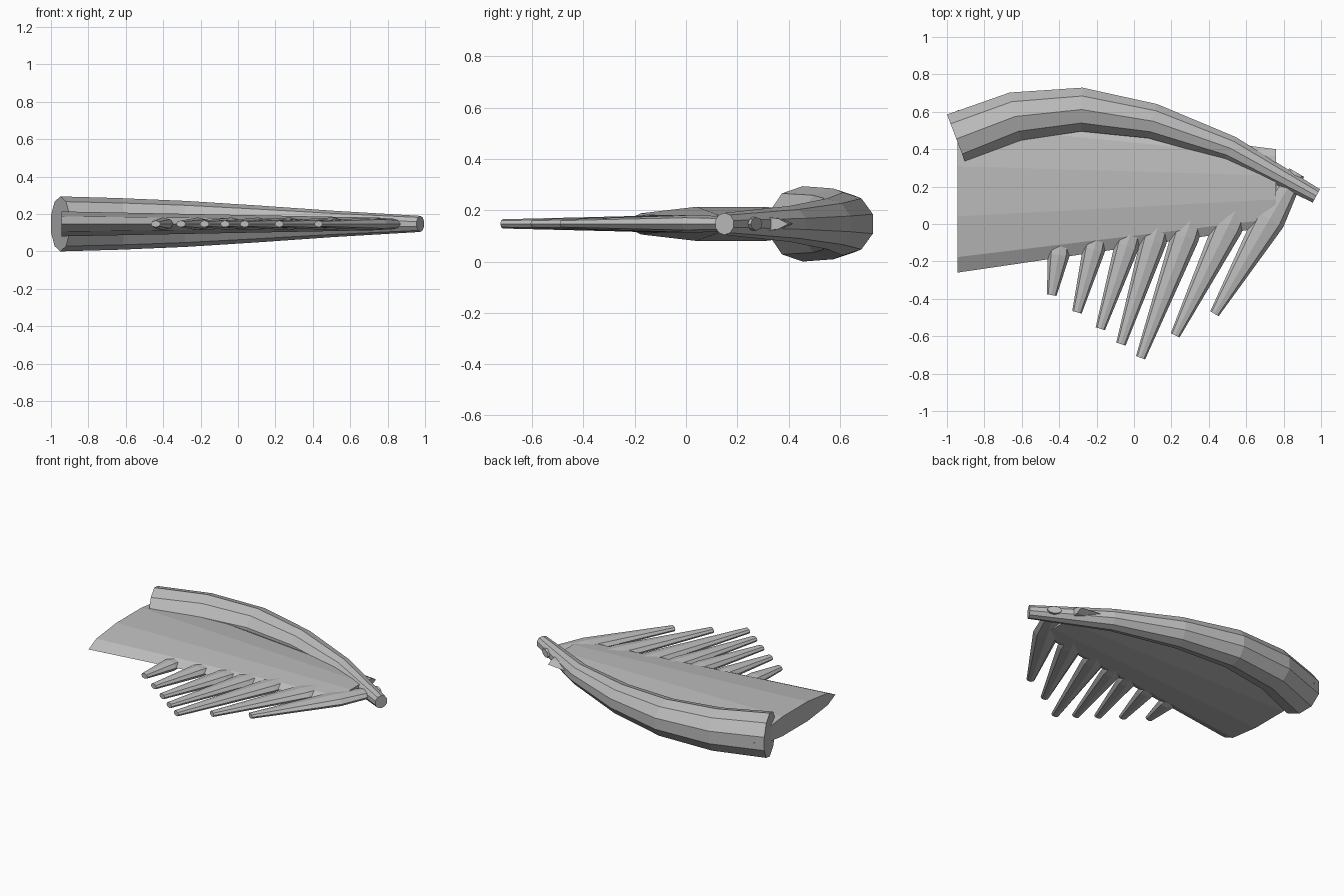
import bpy, bmesh, math
from mathutils import Vector

if "Cube" in bpy.data.objects:
    bpy.data.objects.remove(bpy.data.objects["Cube"])

MID = 0.147  # height of the wing's middle plane

grey = bpy.data.materials.new("wing_grey")
grey.use_nodes = True
grey.diffuse_color = (0.5, 0.5, 0.5, 1)
grey.node_tree.nodes["Principled BSDF"].inputs["Base Color"].default_value = (0.5, 0.5, 0.5, 1)


def loft(name, stations, sides, phase=0.0):
    """Skin elliptical rings; a station is (centre, sideways vector, half height)."""
    bm = bmesh.new()
    rings = []
    for centre, side, height in stations:
        ring = []
        for i in range(sides):
            a = phase + math.tau * i / sides
            p = centre + side * math.cos(a)
            ring.append(bm.verts.new((p.x, p.y, MID + height * math.sin(a))))
        rings.append(ring)
    for a, b in zip(rings, rings[1:]):
        for i in range(sides):
            j = (i + 1) % sides
            bm.faces.new((a[i], a[j], b[j], b[i]))
    bm.faces.new(rings[0])
    bm.faces.new(rings[-1])
    bmesh.ops.recalc_face_normals(bm, faces=bm.faces)
    mesh = bpy.data.meshes.new(name)
    bm.to_mesh(mesh)
    bm.free()
    mesh.materials.append(grey)
    obj = bpy.data.objects.new(name, mesh)
    bpy.context.collection.objects.link(obj)
    return obj


def normal_of(direction):
    d = direction.normalized()
    return Vector((-d.y, d.x))


# Curved, tapering wing arm along the leading edge: x, y, radius
arm = [(-0.95, 0.455, 0.147), (-0.635, 0.575, 0.138), (-0.28, 0.612, 0.123),
       (0.10, 0.55, 0.099), (0.515, 0.405, 0.070), (0.975, 0.15, 0.043)]
points = [Vector(p[:2]) for p in arm]
stations = []
for i, (x, y, r) in enumerate(arm):
    tangent = points[min(i + 1, len(arm) - 1)] - points[max(i - 1, 0)]
    stations.append((points[i], normal_of(tangent) * r, r))
loft("wing_arm", stations, 10, math.pi / 2)

# Flat wing blade, thick at the body and thin at the tip: x, rear y, front y, half height
blade = [(-0.945, -0.26, 0.61, 0.07), (0.76, -0.01, 0.40, 0.035)]
loft("wing_blade", [(Vector((x, (a + b) / 2)), Vector((0, (b - a) / 2)), h)
                    for x, a, b, h in blade], 10)

# Feathers fanned along the trailing edge: tip, root, greatest half width
feathers = [((-0.44, -0.38), (-0.385, -0.06), 0.058),
            ((-0.305, -0.472), (-0.17, 0.03), 0.060),
            ((-0.18, -0.56), (0.03, 0.10), 0.065),
            ((-0.07, -0.642), (0.19, 0.18), 0.070),
            ((0.035, -0.715), (0.39, 0.25), 0.075),
            ((0.22, -0.595), (0.64, 0.27), 0.080),
            ((0.43, -0.48), (0.87, 0.275), 0.085)]
for n, (tip, root, width) in enumerate(feathers, 1):
    tip, root = Vector(tip), Vector(root)
    side = normal_of(root - tip)
    loft(f"feather_{n}", [(tip, side * 0.026, 0.018),
                          (tip.lerp(root, 0.67), side * width, 0.034),
                          (root, side * 0.045, 0.026)], 8)
